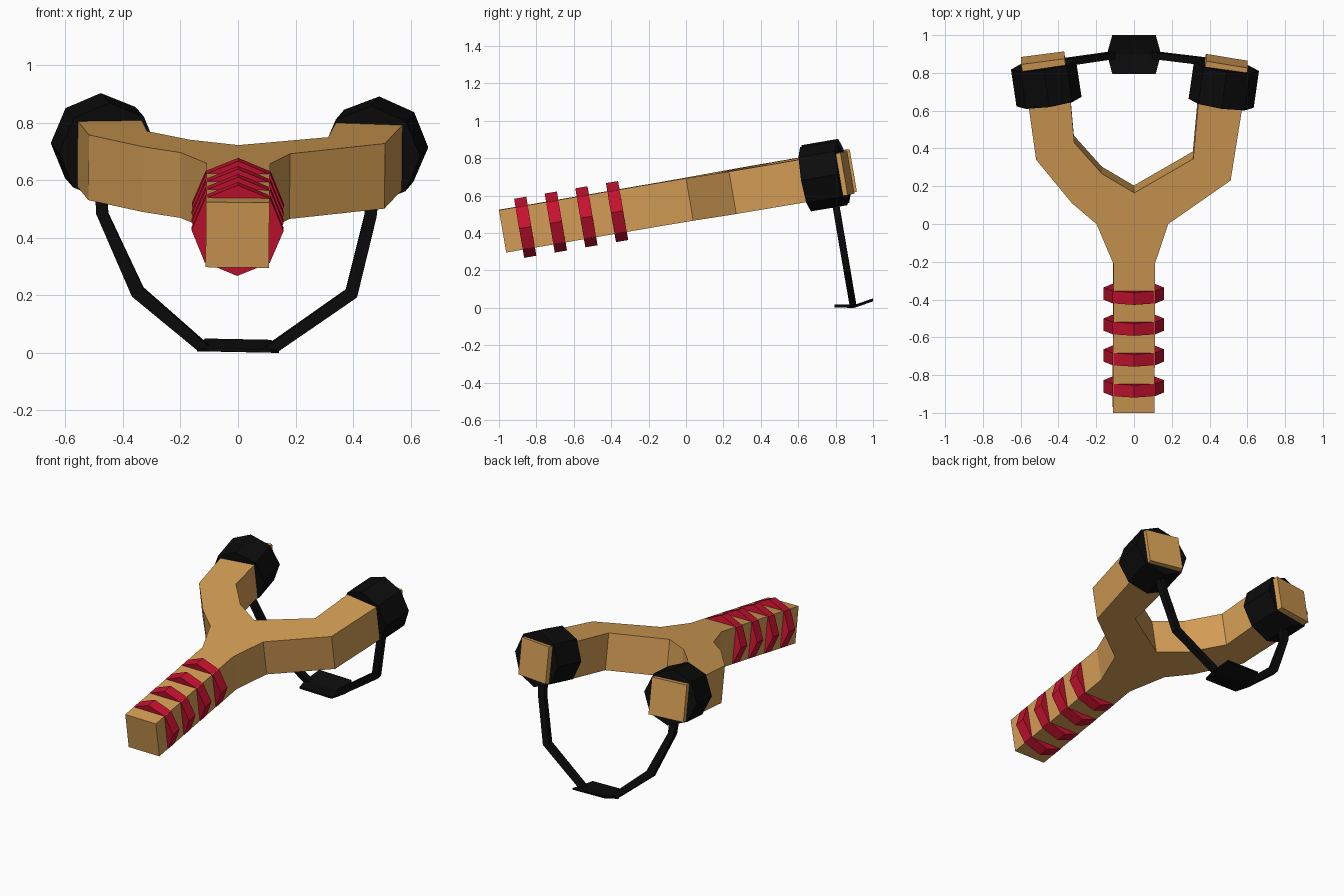
import bpy, bmesh, math
from mathutils import Matrix, Vector

if "Cube" in bpy.data.objects:
    bpy.data.objects.remove(bpy.data.objects["Cube"])

TILT = math.radians(9.7)
# local frame: x across, y along the handle, z through the thickness
FRAME = (Matrix.Translation((0, 0, 0.578)) @ Matrix.Rotation(math.radians(0.6), 4, 'Y')
         @ Matrix.Rotation(TILT, 4, 'X'))


def material(name, rgb):
    m = bpy.data.materials.new(name)
    m.diffuse_color = (*rgb, 1)
    m.use_nodes = True
    m.node_tree.nodes["Principled BSDF"].inputs["Base Color"].default_value = m.diffuse_color
    return m


WOOD = material("warm_wood", (0.65, 0.335, 0.09))
RED = material("red_grip", (0.56, 0.006, 0.028))
BLACK = material("black_rubber", (0.0035, 0.0035, 0.0035))


def extrude(name, pts, vec, mat, matrix=FRAME):
    """Extrude a planar outline along vec and place it with matrix."""
    bm = bmesh.new()
    face = bm.faces.new([bm.verts.new(p) for p in pts])
    res = bmesh.ops.extrude_face_region(bm, geom=[face], use_keep_orig=True)
    moved = [v for v in res["geom"] if isinstance(v, bmesh.types.BMVert)]
    bmesh.ops.translate(bm, verts=moved, vec=vec)
    bmesh.ops.recalc_face_normals(bm, faces=bm.faces)
    bm.transform(matrix)
    me = bpy.data.meshes.new(name)
    bm.to_mesh(me)
    bm.free()
    me.materials.append(mat)
    ob = bpy.data.objects.new(name, me)
    bpy.context.collection.objects.link(ob)
    return ob


def octagon_ring(name, center, yaw, radius, width, mat):
    """Eight-sided collar around the local y axis, corner pointing up."""
    pts = [(radius * math.sin(i * math.pi / 4), -width / 2,
            radius * math.cos(i * math.pi / 4)) for i in range(8)]
    m = FRAME @ Matrix.Translation(center) @ Matrix.Rotation(yaw, 4, 'Z')
    return extrude(name, pts, (0, width, 0), mat, m)


# wooden Y-shaped body, outline of the top face as seen from above
H = 0.115
outline = [(-0.11, -1.0), (0.11, -1.0), (0.11, -0.21), (0.18, 0.0), (0.51, 0.23),
           (0.57, 0.61), (0.60, 0.826), (0.38, 0.862), (0.34, 0.66), (0.312, 0.345),
           (0.0, 0.165), (-0.17, 0.265), (-0.318, 0.43), (-0.338, 0.65), (-0.37, 0.875),
           (-0.60, 0.845), (-0.56, 0.62), (-0.52, 0.34), (-0.33, 0.11), (-0.20, 0.0),
           (-0.11, -0.21)]
flat = [(x, (y + H * math.sin(TILT)) / math.cos(TILT), H) for x, y in outline]
extrude("forked_body", flat, (0, 0, -2 * H), WOOD)

# red grip rings on the handle
for i in range(4):
    octagon_ring(f"grip_ring_{i + 1}", (0, -0.872 + i * 0.166, 0), 0, 0.16, 0.066, RED)

# black collars on the fork tips
octagon_ring("left_collar", (-0.466, 0.757, 0.005), math.radians(8.5), 0.174, 0.2, BLACK)
octagon_ring("right_collar", (0.474, 0.748, 0.005), math.radians(-8), 0.174, 0.2, BLACK)

# elastic straps, drawn in the plane square to the handle
straps = {
    "left_strap": [(-0.50, 0.60), (-0.492, 0.48), (-0.365, 0.195), (-0.138, 0.012),
                   (-0.095, 0.024), (-0.325, 0.222), (-0.45, 0.48), (-0.455, 0.60)],
    "right_strap": [(0.495, 0.60), (0.483, 0.48), (0.418, 0.2), (0.142, 0.006),
                    (0.10, 0.022), (0.378, 0.222), (0.44, 0.48), (0.45, 0.60)],
}
for name, path in straps.items():
    pts = [(x, 0.767, (z - 0.71) / math.cos(TILT)) for x, z in path]
    extrude(name, pts, (0, 0.036, 0), BLACK)

# pouch: six-sided leaf, folded along its middle
for name, (y0, w0, z0), (y1, w1, z1) in (
        ("pouch_front", (0.795, 0.115, 0.007), (0.90, 0.143, 0.006)),
        ("pouch_back", (0.90, 0.143, 0.006), (1.0, 0.115, 0.04))):
    pts = [(-w0, y0, z0), (w0, y0, z0), (w1, y1, z1), (-w1, y1, z1)]
    pts = [(x, y, z - 0.02 * x - 0.003) for x, y, z in pts]
    extrude(name, pts, (0, 0, 0.011), BLACK, Matrix.Identity(4))
